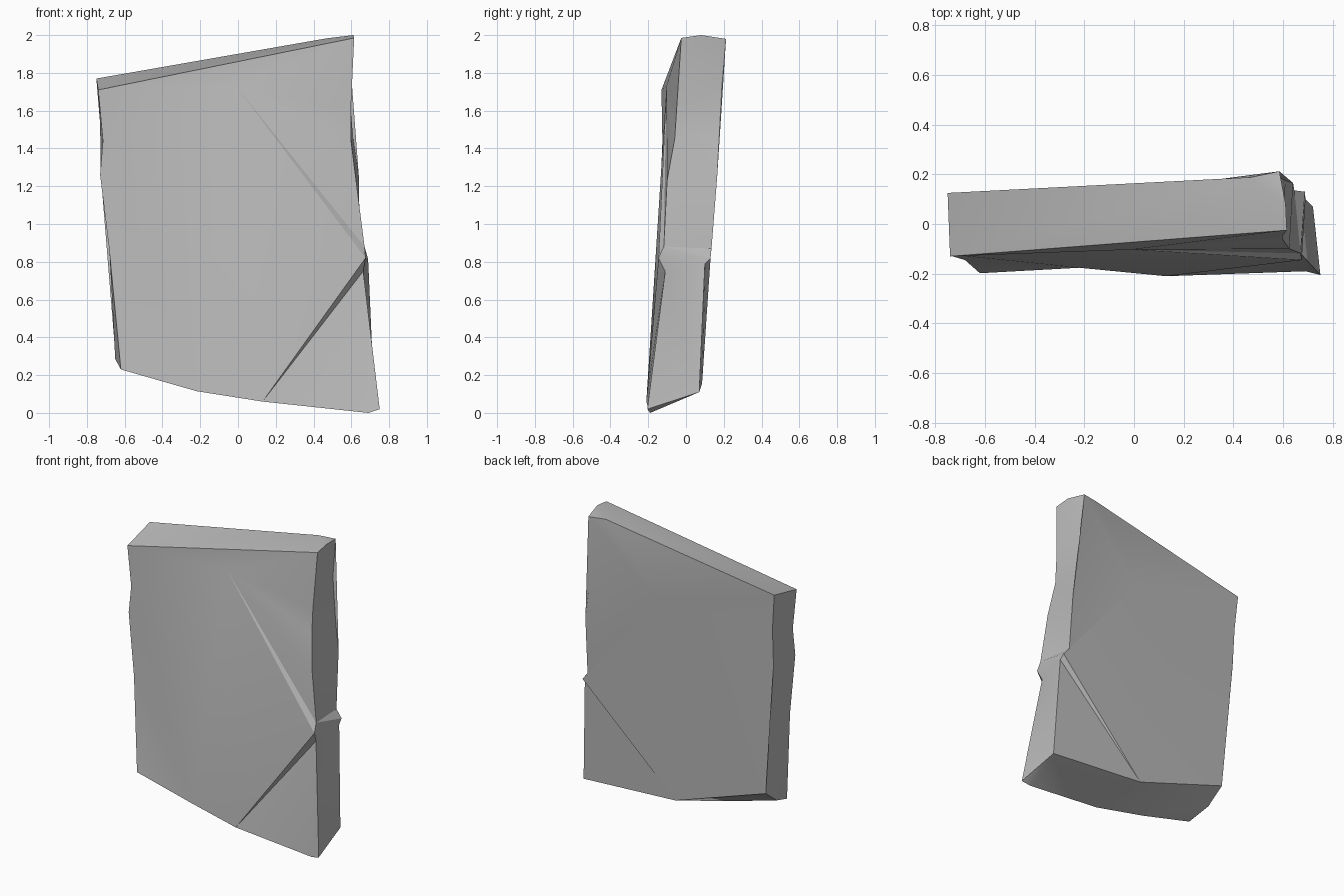
import bpy
import bmesh
from math import radians

old_cube = bpy.data.objects.get("Cube")
if old_cube:
    bpy.data.objects.remove(old_cube, do_unlink=True)

# One plain stone colour
stone = bpy.data.materials.new("grey_stone")
stone.use_nodes = True
stone_colour = (0.5, 0.5, 0.5, 1)
stone.diffuse_color = stone_colour
stone.node_tree.nodes["Principled BSDF"].inputs["Base Color"].default_value = stone_colour

bm = bmesh.new()


def chain(*points):
    """Add a row of corner points and return them in order."""
    return [bm.verts.new(point) for point in points]


def strip(first, second):
    """Bridge two equally long rows of points with quads."""
    for a, b, c, d in zip(first, first[1:], second[1:], second):
        bm.faces.new((a, b, c, d))


def broad_side(left, right, top, foot, crack, apex, ridge, notch):
    """Fill one large side: main field, upper chip, crack and lower block."""
    bm.faces.new(left + foot[:crack + 1] + [ridge, apex])
    bm.faces.new([left[0], apex, right[0]] + top)
    bm.faces.new([apex] + right[::-1])
    bm.faces.new((apex, ridge, right[-1]))
    bm.faces.new((ridge, foot[crack], notch))
    bm.faces.new([notch] + foot[crack:])


# Vertical corner lines, listed from top to bottom
front_left = chain((-.74, -.13, 1.71), (-.715, -.125, 1.44), (-.73, -.13, 1.26),
                   (-.68, -.145, .85), (-.62, -.198, .23))
back_left = chain((-.75, .125, 1.77), (-.73, .115, 1.53), (-.727, .1, 1.27),
                  (-.668, .09, .83), (-.655, .08, .38))
front_right = chain((.615, -.025, 1.985), (.597, -.05, 1.6), (.597, -.06, 1.45),
                    (.625, -.1, 1.23), (.67, -.118, .88))
back_right = chain((.585, .212, 1.98), (.58, .19, 1.73), (.61, .175, 1.45),
                   (.64, .165, 1.25), (.645, .135, .87))

# Bottom edges, listed from left to right
front_foot = chain((-.22, -.176, .115), (.13, -.21, .06), (.69, -.19, 0), (.75, -.205, .02))
back_foot = chain((.02, .085, .155), (.72, .07, .11))

# Points of the cracks, the side notch and the top and bottom edges
front_apex, back_apex = chain((-.01, -.103, 1.73), (.11, .15, 1.53))
front_ridge, back_ridge = chain((.675, -.145, .82), (.687, .13, .82))
front_notch, back_notch = chain((.663, -.11, .75), (.69, .1, .79))
crown, back_top, heel = chain((.61, .08, 2), (.47, .188, 1.983), (-.65, -.046, .285))

# Front and back
broad_side(front_left, front_right, [], front_foot, 1, front_apex, front_ridge, front_notch)
broad_side(back_left, back_right, [back_top], back_foot, 0, back_apex, back_ridge, back_notch)

# Top and left edge
bm.faces.new((front_left[0], front_right[0], crown, back_right[0], back_top, back_left[0]))
strip(front_left[:-1], back_left[:-1])
bm.faces.new((front_left[-2], back_left[-2], back_left[-1], heel, front_left[-1]))

# Right edge with its ledge, notch and lower block
bm.faces.new((front_right[0], front_right[1], back_right[1], back_right[0], crown))
strip(front_right[1:] + [front_ridge, front_notch, front_foot[-1]],
      back_right[1:] + [back_ridge, back_notch, back_foot[-1]])

# Underside
middle = back_foot[0]
bm.faces.new((front_left[-1], front_foot[0], middle, back_left[-1], heel))
bm.faces.new((front_foot[0], front_foot[1], middle))
bm.faces.new(front_foot[1:] + [back_foot[-1], middle])

bmesh.ops.triangulate(bm, faces=bm.faces[:], ngon_method='BEAUTY')
bmesh.ops.recalc_face_normals(bm, faces=bm.faces[:])

mesh = bpy.data.meshes.new("stone_slab")
bm.to_mesh(mesh)
bm.free()
mesh.materials.append(stone)
slab = bpy.data.objects.new("stone_slab", mesh)
bpy.context.collection.objects.link(slab)

# Soft shading on the broad sides, crisp outer edges
bpy.ops.object.select_all(action='DESELECT')
slab.select_set(True)
bpy.context.view_layer.objects.active = slab
bpy.ops.object.shade_smooth_by_angle(angle=radians(30))
